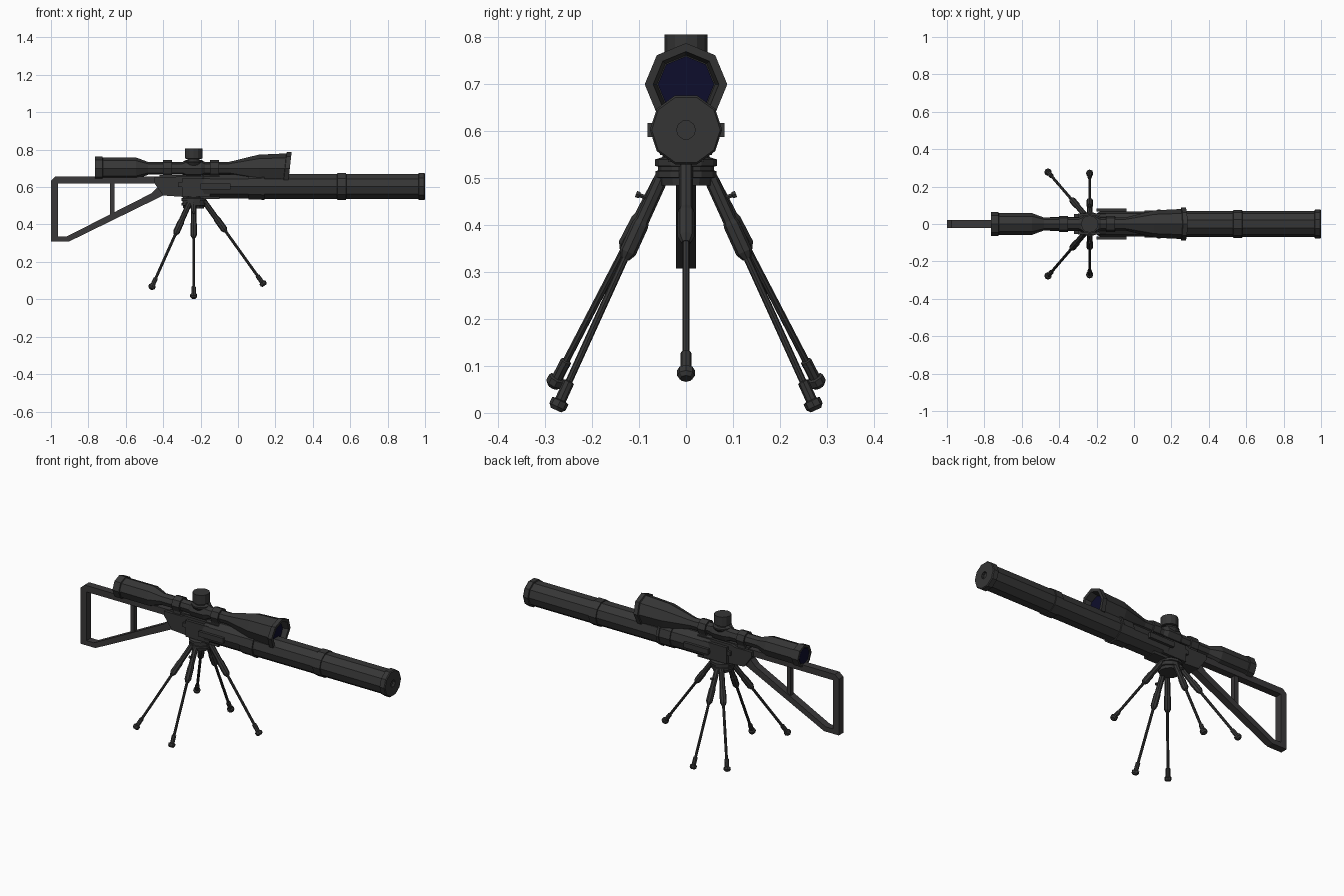
import bpy, bmesh, math
from mathutils import Vector


def material(name, col):
    m = bpy.data.materials.new(name)
    m.diffuse_color = (*col, 1)
    return m


BODY = material("charcoal", (0.036, 0.036, 0.036))
STOCK = material("stock grey", (0.042, 0.040, 0.041))
LENS = material("navy glass", (0.004, 0.004, 0.025))


def finish(name, bm, mat):
    bmesh.ops.recalc_face_normals(bm, faces=bm.faces)
    me = bpy.data.meshes.new(name)
    bm.to_mesh(me)
    bm.free()
    me.materials.append(mat)
    ob = bpy.data.objects.new(name, me)
    bpy.context.collection.objects.link(ob)
    return ob


def lathe(name, start, direction, profile, sides, mat=BODY, turn=0.0, slant=0.0):
    """Solid of revolution: profile holds (distance, radius) along direction."""
    bm = bmesh.new()
    d = Vector(direction).normalized()
    ref = Vector((0, 1, 0)) if abs(d.y) < 0.9 else Vector((1, 0, 0))
    u = (ref - d * ref.dot(d)).normalized()
    w = d.cross(u)
    rings = []
    for i, (t, r) in enumerate(profile):
        ring = []
        for k in range(sides):
            a = 2 * math.pi * k / sides + turn
            p = Vector(start) + d * t + u * (r * math.cos(a)) + w * (r * math.sin(a))
            if slant and t > 0.9:
                p.x += slant * (p.z - start[2])
            ring.append(bm.verts.new(p))
        rings.append(ring)
    for a, b in zip(rings, rings[1:]):
        for k in range(sides):
            j = (k + 1) % sides
            bm.faces.new((a[k], a[j], b[j], b[k]))
    bm.faces.new(rings[0][::-1])
    bm.faces.new(rings[-1])
    return finish(name, bm, mat)


def prism(name, pts, half, mat=BODY, y=0.0):
    """Side outline (x, z) extruded across the width."""
    bm = bmesh.new()
    f = bm.faces.new([bm.verts.new((x, y - half, z)) for x, z in pts])
    ext = bmesh.ops.extrude_face_region(bm, geom=[f])["geom"]
    for v in ext:
        if isinstance(v, bmesh.types.BMVert):
            v.co.y += 2 * half
    return finish(name, bm, mat)


def box(name, x0, x1, z0, z1, half, mat=BODY, y=0.0):
    return prism(name, [(x0, z0), (x1, z0), (x1, z1), (x0, z1)], half, mat, y)


# Skeleton stock
box_w = 0.021
prism("stock_top_bar", [(-1, 0.62), (-0.3, 0.62), (-0.3, 0.657), (-0.975, 0.657), (-1, 0.635)], box_w, STOCK)
box("stock_butt_plate", -1, -0.962, 0.308, 0.63, box_w, STOCK)
prism("stock_lower_bar", [(-1, 0.308), (-0.905, 0.308), (-0.4, 0.555), (-0.3, 0.555), (-0.3, 0.62),
                          (-0.41, 0.62), (-0.46, 0.568), (-0.915, 0.336), (-1, 0.336)], box_w, STOCK)
box("stock_strut", -0.685, -0.66, 0.43, 0.63, 0.014, STOCK)

# Receiver
prism("receiver", [(-0.45, 0.625), (-0.40, 0.555), (-0.30, 0.548), (-0.28, 0.535), (-0.1, 0.535),
                   (-0.1, 0.66), (-0.32, 0.66), (-0.34, 0.652), (-0.45, 0.652)], 0.038)
box("receiver_core", -0.3, -0.15, 0.55, 0.645, 0.055)
for s in (-1, 1):
    box("side_rail", -0.2, -0.04, 0.588, 0.618, 0.008, y=s * 0.074)
    box("side_catch", -0.32, -0.27, 0.60, 0.625, 0.008, y=s * 0.045)

# Barrel shroud and suppressor
Z = 0.603
lathe("barrel", (0, 0, Z), (1, 0, 0),
      [(-0.2, 0.056), (-0.18, 0.068), (0.055, 0.068), (0.056, 0.073), (0.125, 0.073), (0.126, 0.077), (0.142, 0.077),
       (0.143, 0.070), (0.53, 0.070), (0.531, 0.075), (0.578, 0.075), (0.579, 0.070),
       (0.965, 0.070), (0.967, 0.077), (0.995, 0.077), (1.0, 0.073), (1.0, 0.02), (0.985, 0.02)], 10)

# Scope
S = 0.70
lathe("scope_body", (-0.765, 0, S), (1, 0, 0),
      [(0.012, 0.045), (0, 0.052), (0, 0.064), (0.04, 0.064), (0.042, 0.058), (0.22, 0.058), (0.285, 0.034),
       (0.715, 0.034), (0.875, 0.073), (1.015, 0.080), (1.017, 0.088), (1.042, 0.088),
       (1.042, 0.070), (1.0, 0.062)], 8, slant=0.11)
lathe("front_lens", (0.242, 0, S), (1, 0, 0), [(0, 0.06), (0.004, 0.06)], 8, LENS)
lathe("rear_lens", (-0.762, 0, S), (1, 0, 0), [(0, 0.046), (0.012, 0.046)], 8, LENS)
for x in (-0.40, -0.15):
    lathe("scope_ring", (x, 0, S), (1, 0, 0), [(0, 0.044), (0.048, 0.044)], 8)
    box("scope_mount", x, x + 0.048, 0.645, 0.69, 0.028)
box("scope_rail", -0.42, -0.06, 0.64, 0.664, 0.022)

# Turret
T = -0.237
lathe("turret_saddle", (T - 0.06, 0, S), (1, 0, 0), [(0, 0.034), (0.02, 0.046), (0.1, 0.046), (0.12, 0.034)], 8)
lathe("turret_knob", (T, 0, 0.70), (0, 0, 1),
      [(0, 0.03), (0.03, 0.052), (0.038, 0.052), (0.04, 0.032), (0.05, 0.032), (0.052, 0.046), (0.106, 0.046)], 12)

# Tripod hub
lathe("tripod_hub", (T, 0, 0.485), (0, 0, 1),
      [(0, 0.055), (0.015, 0.058), (0.017, 0.065), (0.03, 0.065), (0.031, 0.06), (0.04, 0.06),
       (0.041, 0.066), (0.055, 0.066), (0.06, 0.05), (0.08, 0.05)], 12)


# Five folding legs: thick sleeve, thin rod, ankle and rubber foot
def leg(name, top, foot):
    top, foot = Vector(top), Vector(foot)
    d = foot - top
    n = d.length
    s = 0.36 * n
    lathe(name, top, d, [(0, 0.015), (0.55 * s, 0.015), (0.6 * s, 0.018), (0.92 * s, 0.018), (s, 0.010),
                         (s, 0.0075), (n - 0.068, 0.0075), (n - 0.066, 0.012), (n - 0.024, 0.012),
                         (n - 0.022, 0.019), (n - 0.008, 0.019), (n, 0.012)], 8)
    return top + d * 0.11


for s in (-1, 1):
    leg("side_leg", (T, s * 0.048, 0.51), (T, s * 0.277, 0.006))
    leg("rear_leg", (T - 0.025, s * 0.048, 0.51), (-0.465, s * 0.284, 0.056))
    lathe("leg_lever", (T, s * 0.065, 0.452), (0, s, 0.35), [(0, 0.005), (0.035, 0.005), (0.036, 0.008), (0.044, 0.008)], 6)
leg("front_leg", (T + 0.055, 0, 0.525), (0.142, 0, 0.073))
